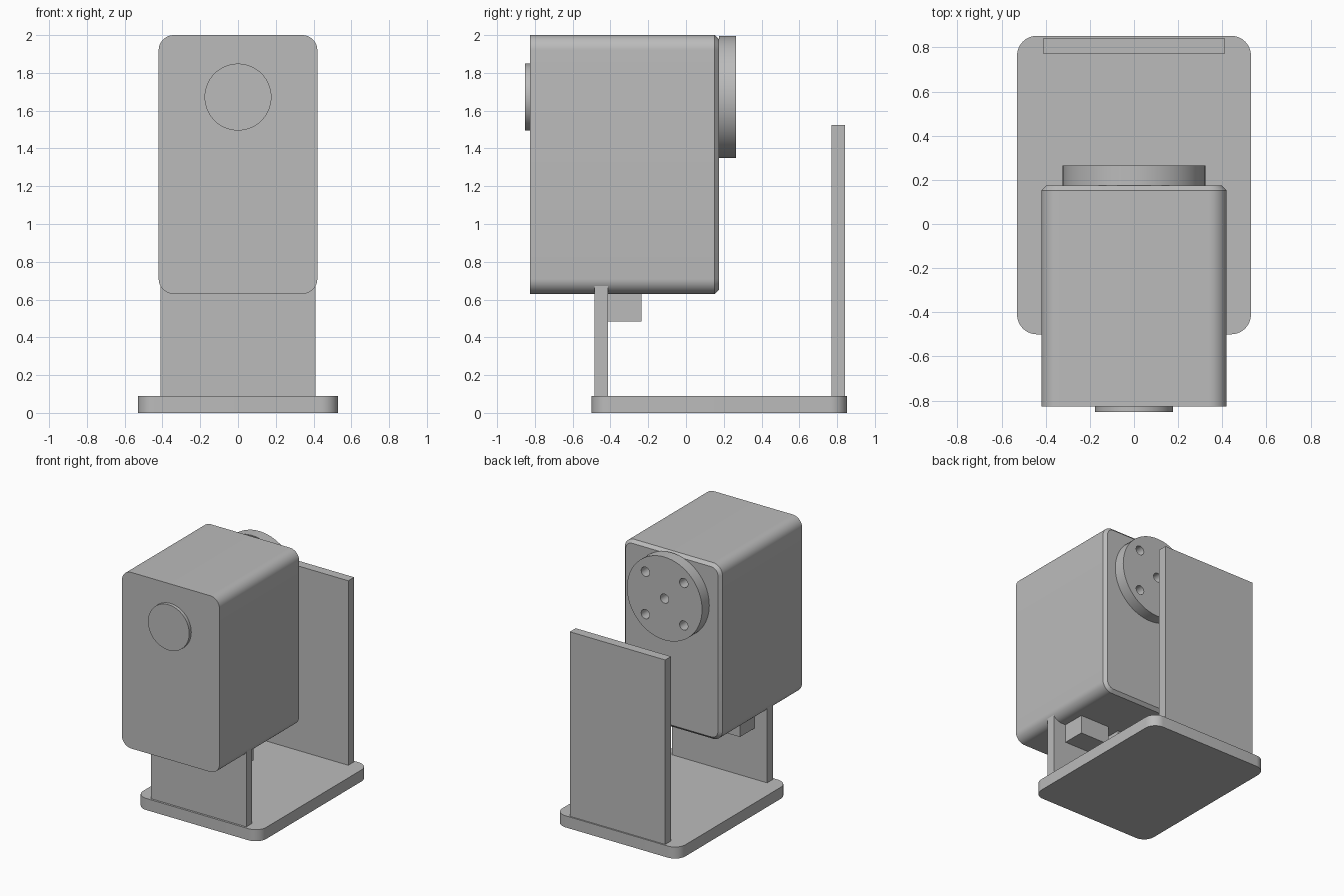
import bpy, bmesh, math
from mathutils import Matrix, Vector

if "Cube" in bpy.data.objects:
    bpy.data.objects.remove(bpy.data.objects["Cube"], do_unlink=True)

grey = bpy.data.materials.new("plain grey")
grey.use_nodes = True
grey.diffuse_color = (0.5, 0.5, 0.5, 1)
grey.node_tree.nodes["Principled BSDF"].inputs["Base Color"].default_value = (0.5, 0.5, 0.5, 1)


def finish(name, bm):
    mesh = bpy.data.meshes.new(name)
    bmesh.ops.recalc_face_normals(bm, faces=bm.faces)
    bm.to_mesh(mesh)
    bm.free()
    mesh.materials.append(grey)
    obj = bpy.data.objects.new(name, mesh)
    bpy.context.collection.objects.link(obj)
    return obj


def box(name, low, high, axis=None, radius=0, back_chamfer=0):
    """Box between two corners; edges along one axis may be rounded."""
    low, high = Vector(low), Vector(high)
    bm = bmesh.new()
    bmesh.ops.create_cube(bm, size=1)
    bmesh.ops.scale(bm, vec=high - low, verts=bm.verts)
    bmesh.ops.translate(bm, vec=(low + high) / 2, verts=bm.verts)
    if axis is not None:
        edges = [e for e in bm.edges
                 if abs((e.verts[0].co - e.verts[1].co).normalized()[axis]) > 0.9]
        bmesh.ops.bevel(bm, geom=edges, offset=radius, segments=10,
                        profile=0.5, affect='EDGES')
    if back_chamfer:
        rim = [e for e in bm.edges if all(v.co.y > high.y - 0.001 for v in e.verts)]
        bmesh.ops.bevel(bm, geom=rim, offset=back_chamfer, segments=1, affect='EDGES')
    return finish(name, bm)


def disc(name, x, z, radius, y0, y1, sides=64):
    """Cylinder lying along the y axis."""
    bm = bmesh.new()
    place = Matrix.Translation((x, (y0 + y1) / 2, z)) @ Matrix.Rotation(math.pi / 2, 4, 'X')
    bmesh.ops.create_cone(bm, cap_ends=True, segments=sides, radius1=radius,
                          radius2=radius, depth=y1 - y0, matrix=place)
    return finish(name, bm)


def smooth(obj):
    bpy.ops.object.select_all(action='DESELECT')
    obj.select_set(True)
    bpy.context.view_layer.objects.active = obj
    bpy.ops.object.shade_smooth_by_angle(angle=math.radians(30))


# Base and uprights
base = box("base_plate", (-0.53, -0.5, 0), (0.53, 0.853, 0.09), 2, 0.09)
box("back_panel", (-0.41, 0.77, 0.09), (0.41, 0.842, 1.525))
box("front_panel", (-0.41, -0.484, 0.09), (0.41, -0.412, 0.72))

# Support blocks behind the front panel
for side, x0, x1 in (("right", -0.3, -0.045), ("left", 0.045, 0.3)):
    box(side + "_support_block", (x0, -0.412, 0.485), (x1, -0.235, 0.65))

# Housing with rounded long edges and a chamfered back rim
body = box("housing", (-0.42, -0.827, 0.63), (0.42, 0.175, 2), 1, 0.08, 0.023)

# Front button and rear flange
AXIS_Z = 1.672
button = disc("front_button", 0, AXIS_Z, 0.177, -0.853, -0.827)
flange = disc("rear_flange", 0, AXIS_Z, 0.323, 0.175, 0.264)

# Bolt holes through the flange
spots = [(0, 0)] + [(sx * 0.165, sz * 0.165) for sx in (-1, 1) for sz in (-1, 1)]
for i, (x, dz) in enumerate(spots):
    cutter = disc(f"hole_cutter_{i}", x, AXIS_Z + dz, 0.036, 0.15, 0.3, 24)
    cutter.hide_render = True
    cutter.hide_set(True)
    cutter.display_type = 'WIRE'
    cut = flange.modifiers.new(f"hole_{i}", 'BOOLEAN')
    cut.operation = 'DIFFERENCE'
    cut.solver = 'EXACT'
    cut.object = cutter

# Bake the holes and drop the cutters
bpy.context.view_layer.update()
baked = bpy.data.meshes.new_from_object(flange.evaluated_get(bpy.context.evaluated_depsgraph_get()))
flange.modifiers.clear()
flange.data = baked
for obj in [o for o in bpy.data.objects if o.name.startswith("hole_cutter")]:
    bpy.data.objects.remove(obj, do_unlink=True)

for obj in (base, body, button, flange):
    smooth(obj)
